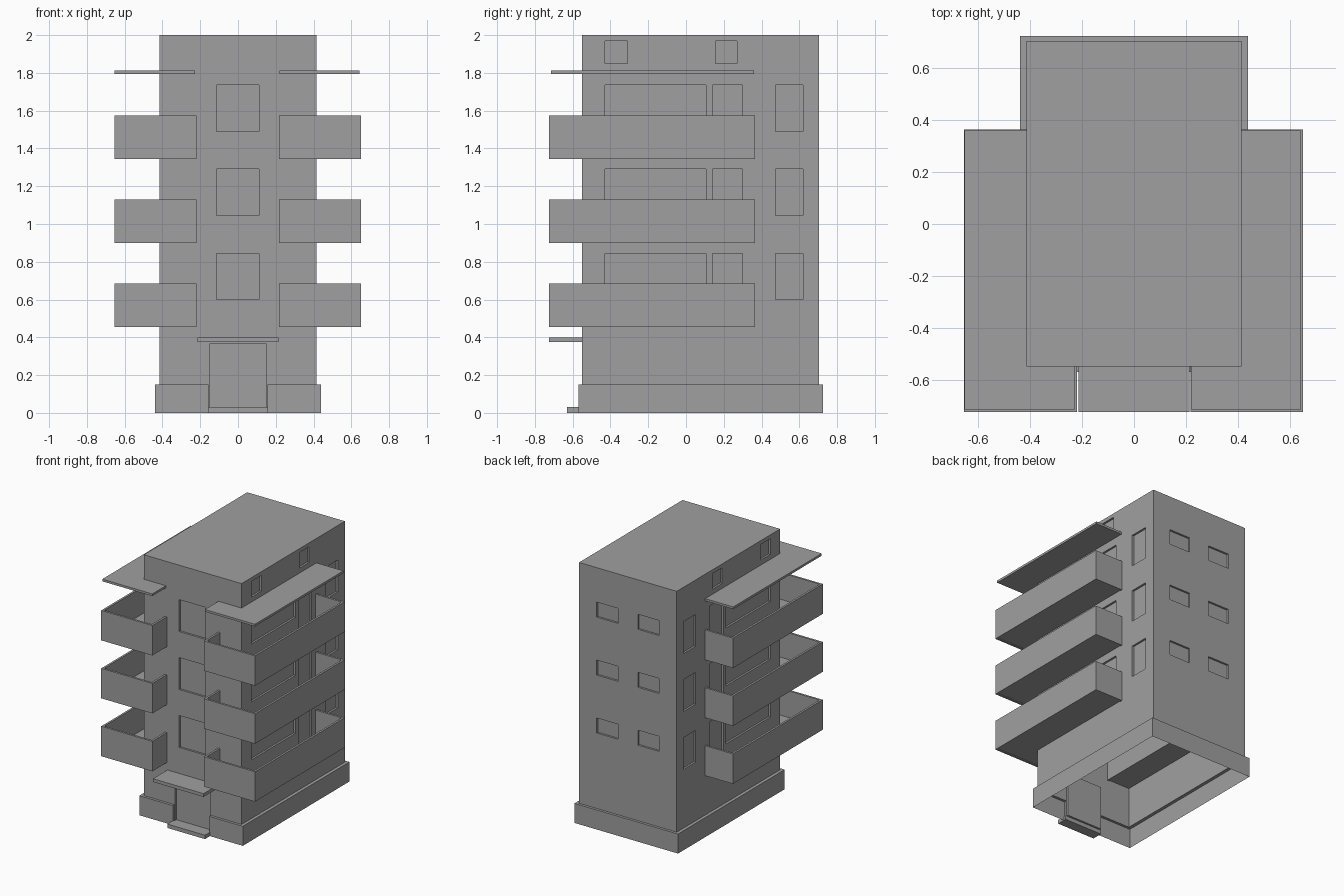
import bpy, bmesh

if "Cube" in bpy.data.objects:
    bpy.data.objects.remove(bpy.data.objects["Cube"], do_unlink=True)

GREY = (0.35, 0.35, 0.35, 1)
mat = bpy.data.materials.new("concrete grey")
mat.use_nodes = True
mat.diffuse_color = GREY
mat.node_tree.nodes["Principled BSDF"].inputs["Base Color"].default_value = GREY

W, FRONT, BACK, TOP = 0.415, -0.55, 0.705, 2.0
PLINTH, DOOR_W, REVEAL = 0.15, 0.155, 0.015
STOREYS = [0.455 + i * 0.445 for i in range(3)]


def finish(name, bm):
    mesh = bpy.data.meshes.new(name)
    bm.to_mesh(mesh)
    bm.free()
    mesh.materials.append(mat)
    obj = bpy.data.objects.new(name, mesh)
    bpy.context.collection.objects.link(obj)
    return obj


def face(bm, points):
    return bm.faces.new([bm.verts.new(p) for p in points])


def add_box(bm, x, y, z):
    verts = bmesh.ops.create_cube(bm, size=1)["verts"]
    for v in verts:
        for i, (lo, hi) in enumerate((x, y, z)):
            v.co[i] = lo if v.co[i] < 0 else hi


def box(name, x, y, z):
    bm = bmesh.new()
    add_box(bm, x, y, z)
    return finish(name, bm)


def wall(name, place, u_range, openings, keep):
    """Wall panel with shallow recessed openings (u0, u1, v0, v1)."""
    us = sorted({*u_range, -DOOR_W, DOOR_W, *(u for o in openings for u in o[:2])})
    vs = sorted({0, PLINTH, TOP, *(v for o in openings for v in o[2:])})
    bm = bmesh.new()
    for a, b in zip(us, us[1:]):
        for c, d in zip(vs, vs[1:]):
            u, v = (a + b) / 2, (c + d) / 2
            if not keep(u, v):
                continue
            inside = any(o[0] < u < o[1] and o[2] < v < o[3] for o in openings)
            depth = REVEAL if inside else 0
            face(bm, [place(*p, depth) for p in ((a, c), (b, c), (b, d), (a, d))])
    for a, b, c, d in openings:
        ring = [(a, c), (b, c), (b, d), (a, d)]
        for p, q in zip(ring, ring[1:] + ring[:1]):
            face(bm, [place(*q, 0), place(*q, REVEAL), place(*p, REVEAL), place(*p, 0)])
    bmesh.ops.remove_doubles(bm, verts=bm.verts, dist=0.0001)
    bmesh.ops.dissolve_limit(bm, angle_limit=0.01, verts=bm.verts, edges=bm.edges)
    return finish(name, bm)


# Window and door layouts for each wall
front_holes = [(-0.15, 0.15, 0.03, 0.365)]
side_holes = [(-0.43, -0.31, 1.85, 1.97), (0.155, 0.27, 1.85, 1.97)]
back_holes = []
for z in STOREYS:
    low, head = z + 0.145, z + 0.39
    front_holes.append((-0.115, 0.11, low, head))
    side_holes += [(-0.43, 0.105, low, head),
                   (0.14, 0.30, z + 0.03, head),
                   (0.475, 0.62, low, head)]
    back_holes += [(s - 0.09, s + 0.09, head - 0.115, head) for s in (-0.175, 0.175)]
mirrored_holes = [(-b, -a, c, d) for a, b, c, d in side_holes]


def above_plinth(u, v):
    return v > PLINTH


# Building shell
wall("front_wall", lambda u, v, d: (u, FRONT + d, v), (-W, W), front_holes,
     lambda u, v: v > PLINTH or abs(u) < DOOR_W)
wall("left_wall", lambda u, v, d: (W - d, u, v), (FRONT, BACK), side_holes, above_plinth)
wall("back_wall", lambda u, v, d: (-u, BACK - d, v), (-W, W), back_holes, above_plinth)
wall("right_wall", lambda u, v, d: (d - W, -u, v), (-BACK, -FRONT), mirrored_holes, above_plinth)

roof = bmesh.new()
face(roof, [(-W, FRONT, TOP), (W, FRONT, TOP), (W, BACK, TOP), (-W, BACK, TOP)])
finish("roof", roof)

# Plinth: outer skirt with a gap at the entrance, and a ledge back to the walls
P, PF, PB = 0.44, -0.57, 0.725
half = [(DOOR_W, FRONT), (DOOR_W, PF), (P, PF), (P, PB)]
outline = half + [(-x, y) for x, y in reversed(half)]
inner = [(-W, FRONT), (-W, BACK), (W, BACK), (W, FRONT)]
plinth = bmesh.new()
for (ax, ay), (bx, by) in zip(outline, outline[1:]):
    face(plinth, [(ax, ay, 0), (bx, by, 0), (bx, by, PLINTH), (ax, ay, PLINTH)])
face(plinth, [(x, y, PLINTH) for x, y in outline + inner])
finish("plinth", plinth)

# Entrance
box("entrance_step", (-0.16, 0.16), (-0.63, FRONT), (0, 0.03))
box("entrance_canopy", (-0.215, 0.215), (-0.725, FRONT), (0.375, 0.40))

# Corner balconies: parapet ring around a slightly raised floor slab
T = 0.016
for side, x0, x1 in (("right", -0.655, -0.22), ("left", 0.217, 0.652)):
    y0, y1 = -0.725, 0.365
    for i, z in enumerate(STOREYS):
        height = (z, z + 0.23)
        bm = bmesh.new()
        add_box(bm, (x0, x0 + T), (y0, y1), height)
        add_box(bm, (x1 - T, x1), (y0, y1), height)
        add_box(bm, (x0 + T, x1 - T), (y0, y0 + T), height)
        add_box(bm, (x0 + T, x1 - T), (y1 - T, y1), height)
        add_box(bm, (x0 + T, x1 - T), (y0 + T, y1 - T), (z + 0.005, z + 0.025))
        finish(f"{side}_balcony_{i + 1}", bm)
    box(f"{side}_awning", (x0 + 0.002, x1 - 0.008), (-0.715, 0.36), (1.795, 1.812))
